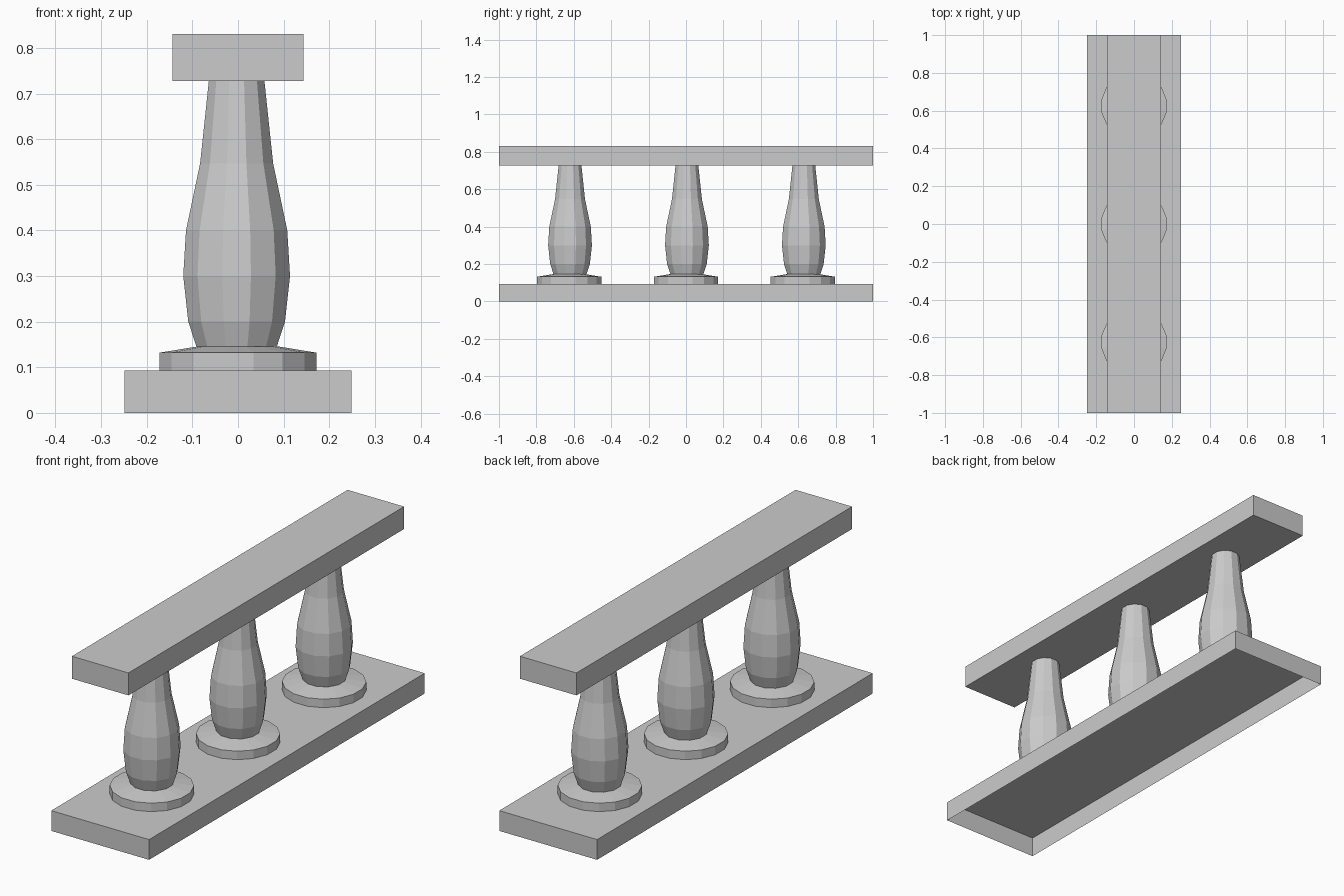
import bpy
import bmesh
from math import cos, sin, pi

cube = bpy.data.objects.get("Cube")
if cube:
    bpy.data.objects.remove(cube, do_unlink=True)

stone = bpy.data.materials.new("grey stone")
stone.use_nodes = True
GREY = (0.6, 0.6, 0.6, 1)
stone.diffuse_color = GREY
stone.node_tree.nodes["Principled BSDF"].inputs["Base Color"].default_value = GREY


def finish(bm, name, location=(0, 0, 0)):
    mesh = bpy.data.meshes.new(name)
    bm.to_mesh(mesh)
    bm.free()
    mesh.materials.append(stone)
    obj = bpy.data.objects.new(name, mesh)
    obj.location = location
    bpy.context.collection.objects.link(obj)
    return obj


def slab(name, width, bottom, top, open_bottom=False):
    bm = bmesh.new()
    bmesh.ops.create_cube(bm, size=1)
    for v in bm.verts:
        v.co.x *= width
        v.co.y *= 2
        v.co.z = top if v.co.z > 0 else bottom
    bm.normal_update()
    if open_bottom:
        under = [f for f in bm.faces if f.normal.z < -0.5]
        bmesh.ops.delete(bm, geom=under, context='FACES_ONLY')
    return finish(bm, name)


def turned(name, profile, sides, location):
    """Faceted solid of revolution, with flat sides facing the axes."""
    bm = bmesh.new()
    rings = []
    for radius, z in profile:
        r = radius / cos(pi / sides)
        angles = [(i + 0.5) * 2 * pi / sides for i in range(sides)]
        rings.append([bm.verts.new((r * cos(a), r * sin(a), z)) for a in angles])
    for low, high in zip(rings, rings[1:]):
        for i in range(sides):
            j = (i + 1) % sides
            bm.faces.new((low[i], low[j], high[j], high[i]))
    bm.faces.new(rings[-1])
    return finish(bm, name, location)


# Base plinth, hollow underneath, and top rail
slab("base_plinth", 0.497, 0, 0.093, open_bottom=True)
slab("top_rail", 0.287, 0.727, 0.83)

# Three balusters, each on a round foot with a sloped top
FOOT = [(0.172, 0.093), (0.172, 0.132), (0.086, 0.146)]
BODY = [(0.088, 0.145), (0.106, 0.2), (0.117, 0.3), (0.111, 0.4),
        (0.08, 0.547), (0.061, 0.727)]
for label, y in (("front", -0.625), ("middle", 0), ("back", 0.625)):
    turned(label + "_baluster_foot", FOOT, 16, (0, y, 0))
    turned(label + "_baluster", BODY, 12, (-0.003, y + 0.005, 0))
